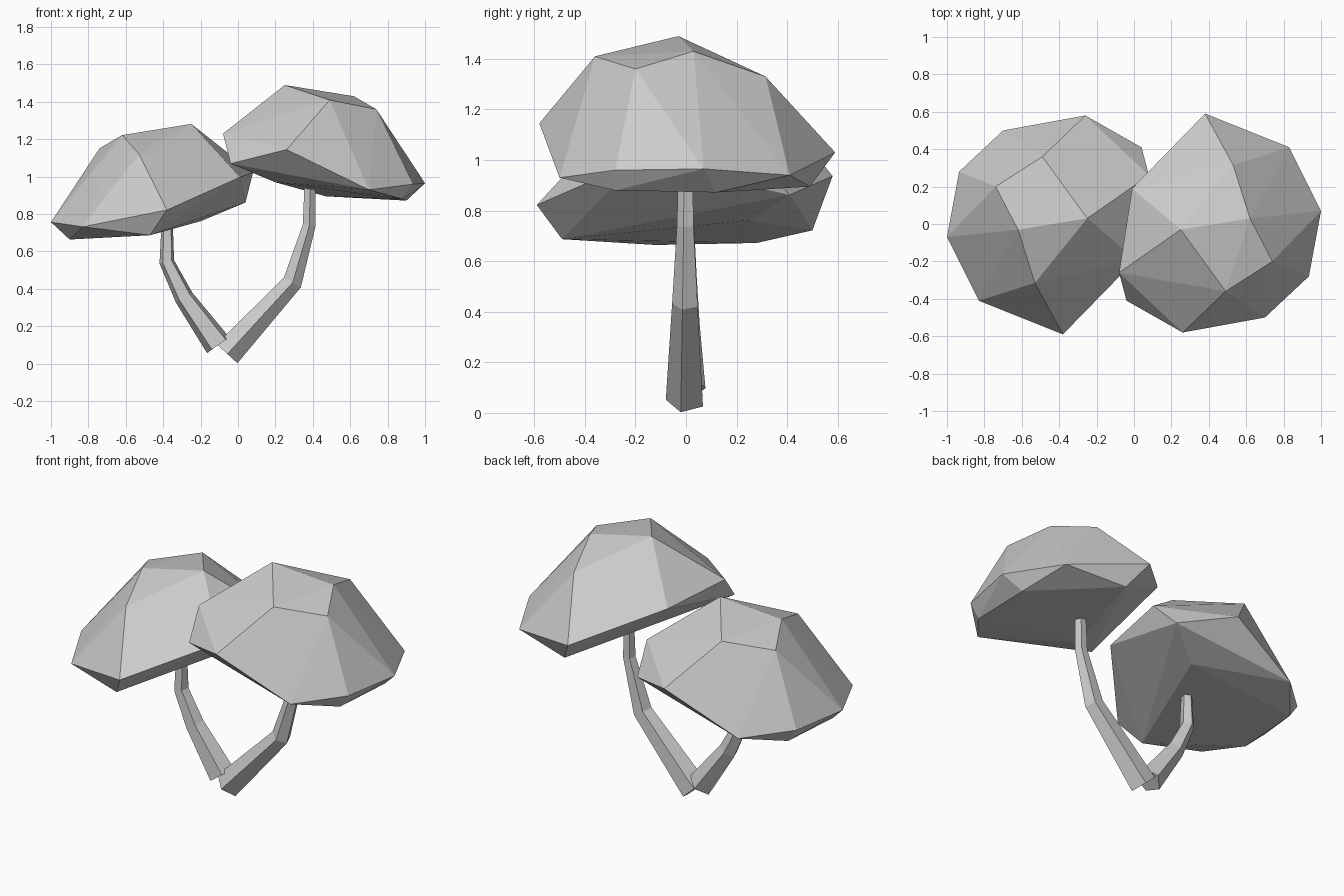
import bpy, bmesh
from math import sin, cos, radians
from mathutils import Vector

if "Cube" in bpy.data.objects:
    bpy.data.objects.remove(bpy.data.objects["Cube"])


def finish(bm, name):
    bmesh.ops.recalc_face_normals(bm, faces=bm.faces)
    me = bpy.data.meshes.new(name)
    bm.to_mesh(me)
    bm.free()
    ob = bpy.data.objects.new(name, me)
    bpy.context.collection.objects.link(ob)
    return ob


# Faceted cap: convex hull over crown, rim and underside corners
CROWN = [(.25, -.03, 1.49), (.62, .03, 1.43), (.74, -.20, 1.36),
         (.49, -.36, 1.41), (.53, .315, 1.33)]
RIM = [(.38, .59, 1.03), (.83, .41, .94), (1.0, .07, .965),
       (.935, -.28, .96), (.70, -.50, .93), (.26, -.58, 1.145),
       (-.04, -.41, 1.07), (-.08, -.26, 1.23), (-.01, .19, 1.205)]
UNDER = [(.20, -.25, .97), (.47, .49, .895), (.90, .12, .872), (.88, -.28, .88)]


def cap(name, side, dz):
    bm = bmesh.new()
    for x, y, z in CROWN + RIM + UNDER:
        bm.verts.new((side * x, side * y, z + dz))
    bmesh.ops.convex_hull(bm, input=bm.verts)
    return finish(bm, name)


# Five-sided tapering stem swept along a bent path of (x, z, radius)
def stem(name, side, path):
    bm = bmesh.new()
    pts = [Vector((x, 0, z)) for x, z, r in path]
    rings = []
    for i, p in enumerate(pts):
        t = Vector()
        if i > 0:
            t += (p - pts[i - 1]).normalized()
        if i < len(pts) - 1:
            t += (pts[i + 1] - p).normalized()
        t.normalize()
        across = Vector((t.z, 0, -t.x))
        ring = []
        for k in range(5):
            a = radians(-15 + 72 * k)
            v = p + path[i][2] * (cos(a) * across + sin(a) * Vector((0, 1, 0)))
            ring.append(bm.verts.new((side * v.x, side * v.y, v.z)))
        rings.append(ring)
    for a, b in zip(rings, rings[1:]):
        for k in range(5):
            j = (k + 1) % 5
            bm.faces.new((a[k], a[j], b[j], b[k]))
    bm.faces.new(rings[0])
    bm.faces.new(rings[-1])
    return finish(bm, name)


# Tall right mushroom and shorter left one turned half around
cap("right_cap", 1, 0)
cap("left_cap", -1, -.208)
stem("right_stem", 1, [(-.06, .055, .08), (.29, .435, .055),
                       (.38, .74, .036), (.385, 1.0, .03)])
stem("left_stem", -1, [(.105, .10, .077), (.288, .355, .054),
                       (.38, .545, .042), (.378, .79, .03)])
